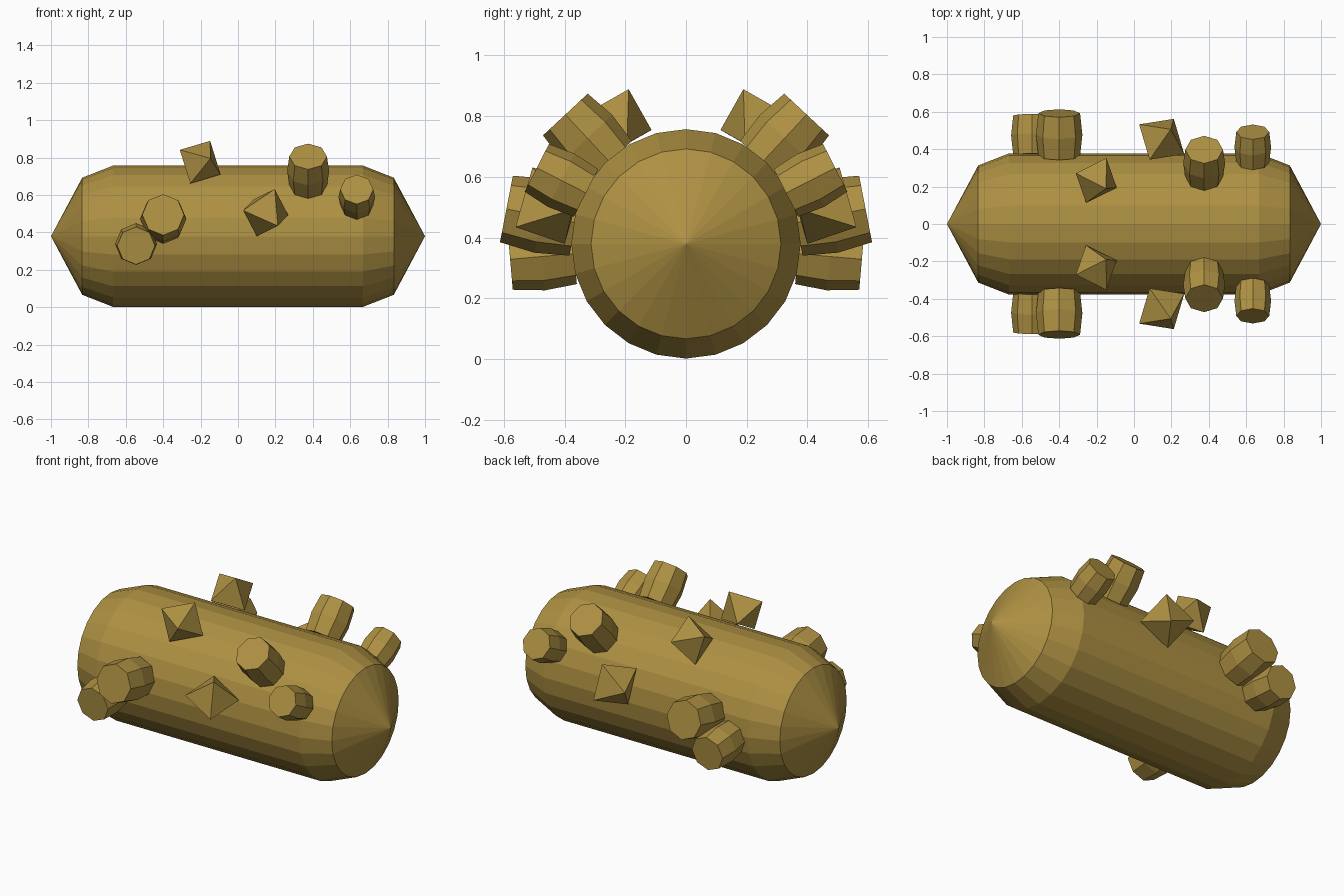
import bpy, bmesh
from math import cos, sin, radians, pi
from mathutils import Vector, Matrix

if "Cube" in bpy.data.objects:
    bpy.data.objects.remove(bpy.data.objects["Cube"])

gold = bpy.data.materials.new("ochre")
gold.diffuse_color = (0.42, 0.28, 0.055, 1)
gold.use_nodes = True
gold.node_tree.nodes["Principled BSDF"].inputs["Base Color"].default_value = gold.diffuse_color
CZ = 0.379  # height of the body axis


def finish(name, bm, mirrored=False):
    bmesh.ops.recalc_face_normals(bm, faces=bm.faces)
    mesh = bpy.data.meshes.new(name)
    bm.to_mesh(mesh)
    bm.free()
    mesh.materials.append(gold)
    obj = bpy.data.objects.new(name, mesh)
    bpy.context.collection.objects.link(obj)
    if mirrored:
        mod = obj.modifiers.new("both_sides", 'MIRROR')
        mod.use_axis = (False, True, False)
        mod.use_mirror_merge = False
    return obj


def revolve(profile, sides, matrix):
    """Solid of revolution about local z from (height, radius) points."""
    bm = bmesh.new()
    rings = []
    for h, r in profile:
        n = sides if r > 0 else 1
        rings.append([bm.verts.new((r * cos(2 * pi * i / sides), r * sin(2 * pi * i / sides), h))
                      for i in range(n)])
    for a, b in zip(rings, rings[1:]):
        for i in range(sides):
            j = (i + 1) % sides
            quad = [a[i % len(a)], a[j % len(a)], b[j % len(b)], b[i % len(b)]]
            bm.faces.new(list(dict.fromkeys(quad)))
    for ring in (rings[0], rings[-1]):
        if len(ring) > 1:
            bm.faces.new(ring)
    bm.transform(matrix)
    return bm


# Long faceted body with conical ends
body = [(-1, 0), (-0.833, 0.313), (-0.667, 0.378), (0.667, 0.378), (0.833, 0.313), (1, 0)]
finish("body", revolve(body, 24, Matrix.Translation((0, 0, CZ)) @ Matrix.Rotation(pi / 2, 4, 'Y')))

# Barrel-shaped knobs: x, angle above horizontal, radius, outer distance from axis
knobs = [(-0.545, -5, 0.112, 0.582), (-0.40, 11, 0.124, 0.603),
         (0.375, 47, 0.112, 0.583), (0.635, 27, 0.098, 0.552)]
for k, (x, ang, r, out) in enumerate(knobs):
    inner = 0.37
    profile = [(inner, 0.9 * r), ((inner + out) / 2, r), (out, 0.9 * r)]
    m = Matrix.Translation((x, 0, CZ)) @ Matrix.Rotation(radians(ang - 90), 4, 'X')
    finish(f"knob_{k + 1}", revolve(profile, 8, m), True)

# Tilted eight-faced studs: centre, two axis directions, radius
studs = [((-0.202, 0.233, 0.775), (-0.108, 0.038, 0.065), (0.055, -0.045, 0.115), 0.133),
         ((0.148, 0.453, 0.505), (0.118, -0.078, -0.012), (0.062, 0.11, -0.07), 0.145)]
for k, (centre, a, b, r) in enumerate(studs):
    a = Vector(a).normalized()
    b = Vector(b)
    b = (b - a * a.dot(b)).normalized()
    bm = bmesh.new()
    for axis in (a, b, a.cross(b)):
        for s in (-r, r):
            bm.verts.new(Vector(centre) + axis * s)
    bmesh.ops.convex_hull(bm, input=bm.verts)
    finish(f"stud_{k + 1}", bm, True)
